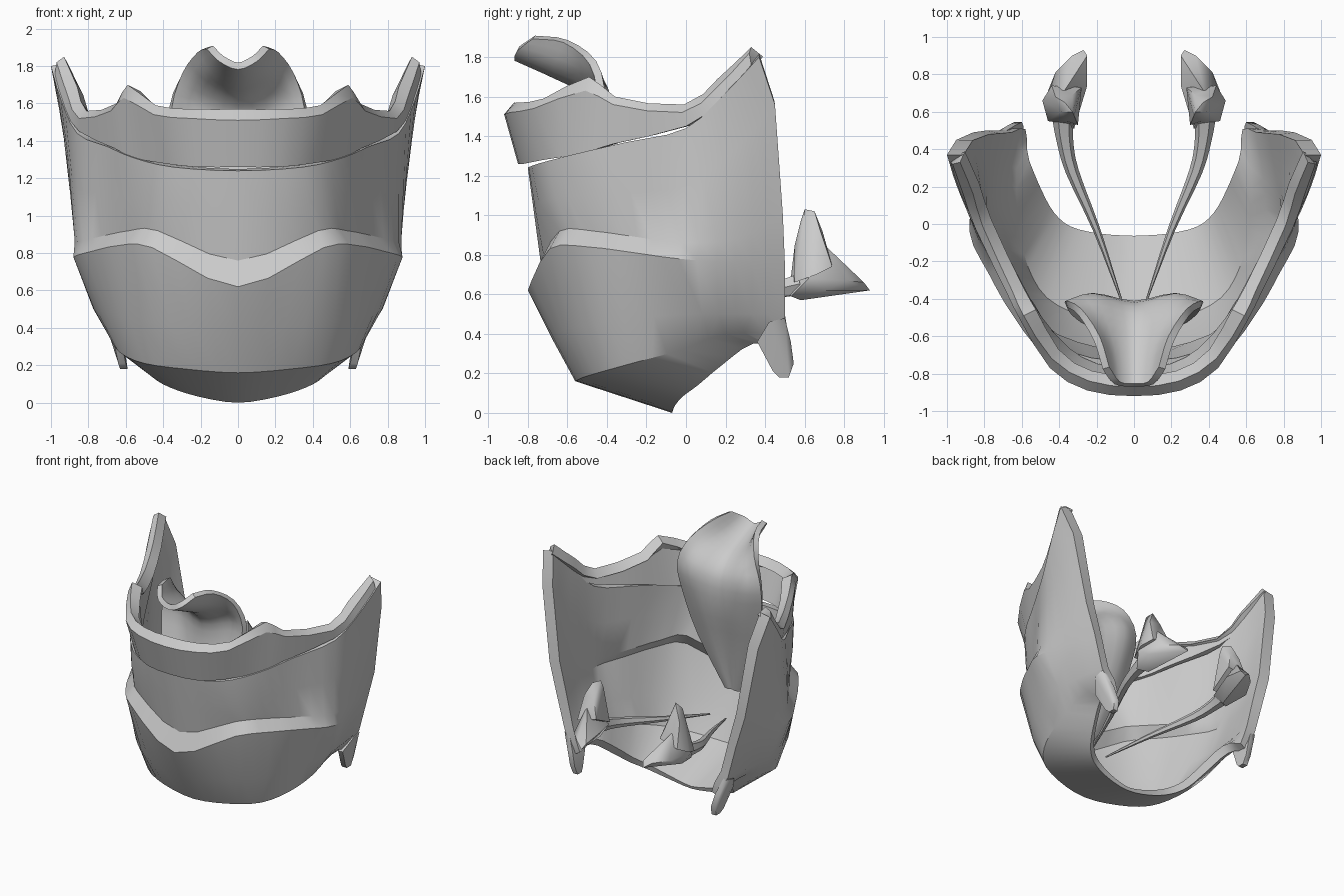
import bpy
import bmesh
from mathutils import Vector

if "Cube" in bpy.data.objects:
    bpy.data.objects.remove(bpy.data.objects["Cube"], do_unlink=True)

# One neutral material for every part
grey = bpy.data.materials.new("plain grey")
grey.use_nodes = True
grey.diffuse_color = (0.6, 0.6, 0.6, 1)
grey.node_tree.nodes["Principled BSDF"].inputs["Base Color"].default_value = grey.diffuse_color


def finish(obj, angle=0.5):
    """Turn the part into a plain mesh with its material and smooth shading."""
    bpy.ops.object.select_all(action="DESELECT")
    obj.select_set(True)
    bpy.context.view_layer.objects.active = obj
    bpy.ops.object.convert(target="MESH")
    obj = bpy.context.object
    obj.data.materials.clear()
    obj.data.materials.append(grey)
    bpy.ops.object.shade_smooth_by_angle(angle=angle)


def add_object(name, data):
    obj = bpy.data.objects.new(name, data)
    bpy.context.collection.objects.link(obj)
    return obj


def add_mesh(name, bm):
    mesh = bpy.data.meshes.new(name)
    bm.to_mesh(mesh)
    bm.free()
    return add_object(name, mesh)


def smooth_line(points, steps):
    """Catmull-Rom curve through the points."""
    pts = [Vector(p) for p in points]
    ext = [pts[0] * 2 - pts[1]] + pts + [pts[-1] * 2 - pts[-2]]
    line = []
    for a, b, c, d in zip(ext, ext[1:], ext[2:], ext[3:]):
        for i in range(steps):
            t = i / steps
            line.append(0.5 * (2 * b + (c - a) * t + (2 * a - 5 * b + 4 * c - d) * t ** 2
                               + (3 * b - a - 3 * c + d) * t ** 3))
    return line + [pts[-1]]


def mirrored_row(half, steps):
    other = [(-x, y, z) for x, y, z in reversed(half[1:])]
    return smooth_line(other + half, steps)


def sheet(name, rows, thickness, offset, steps, row_steps=1, thinning=None):
    """Thick curved sheet lofted through rows that are mirrored about the middle."""
    lines = [mirrored_row(r, steps) for r in rows]
    if row_steps > 1:
        columns = [smooth_line(col, row_steps) for col in zip(*lines)]
        lines = list(zip(*columns))
    bm = bmesh.new()
    grid = [[bm.verts.new(p) for p in line] for line in lines]
    for up, low in zip(grid, grid[1:]):
        for i in range(len(up) - 1):
            bm.faces.new((up[i], low[i], low[i + 1], up[i + 1]))
    obj = add_mesh(name, bm)
    solid = obj.modifiers.new("thickness", "SOLIDIFY")
    solid.thickness = thickness
    solid.offset = offset
    if thinning:
        group = obj.vertex_groups.new(name="thickness")
        for v in obj.data.vertices:
            group.add([v.index], thinning(v.co), "REPLACE")
        solid.vertex_group = group.name
    finish(obj)


def rod(name, points, radii):
    """Tapered round rod along a path."""
    curve = bpy.data.curves.new(name, "CURVE")
    curve.dimensions = "3D"
    curve.bevel_depth = 1
    curve.bevel_resolution = 1
    curve.use_fill_caps = True
    line = smooth_line(points, 3)
    sizes = smooth_line([(r, 0, 0) for r in radii], 3)
    spline = curve.splines.new("POLY")
    spline.points.add(len(line) - 1)
    for sp, p, r in zip(spline.points, line, sizes):
        sp.co = (*p, 1)
        sp.radius = r.x
    finish(add_object(name, curve))


def hulls(name, groups):
    """Lump made of overlapping convex hulls."""
    bm = bmesh.new()
    for group in groups:
        verts = [bm.verts.new(p) for p in group]
        found = bmesh.ops.convex_hull(bm, input=verts)
        spare = [v for v in found["geom_interior"] if isinstance(v, bmesh.types.BMVert)]
        bmesh.ops.delete(bm, geom=spare, context="VERTS")
    bmesh.ops.recalc_face_normals(bm, faces=bm.faces[:])
    finish(add_mesh(name, bm), 0.9)


# Main shell, each row running from the front middle to the back edge
rim = [(0, -.8, 1.24), (.35, -.75, 1.26), (.56, -.56, 1.31), (.7, -.3, 1.37),
       (.86, 0, 1.44), (.95, .21, 1.63), (1, .37, 1.8)]
upper = [(0, -.77, 1.02), (.38, -.71, 1.08), (.57, -.53, 1.1), (.71, -.28, 1.12),
         (.86, -.01, 1.15), (.92, .27, 1.35), (.95, .45, 1.56)]
hollow = [(0, -.735, .76), (.43, -.64, .92), (.58, -.47, .92), (.73, -.25, .89),
          (.86, -.02, .86), (.87, .25, .88), (.86, .49, 1)]
ridge = [(0, -.8, .62), (.46, -.69, .83), (.64, -.5, .84), (.78, -.26, .81),
         (.88, -.04, .78), (.84, .25, .76), (.79, .5, .76)]
lower = [(0, -.68, .38), (.36, -.62, .42), (.58, -.46, .45), (.7, -.24, .48),
         (.77, 0, .5), (.76, .25, .5), (.72, .5, .5)]
chin = [(0, -.56, .16), (.28, -.52, .18), (.5, -.42, .21), (.62, -.24, .26),
        (.67, -.02, .32), (.68, .2, .4), (.67, .51, .4)]
base = [(0, -.07, 0), (.2, -.06, .03), (.36, -.02, .08), (.46, .06, .14),
        (.53, .18, .24), (.6, .34, .35), (.64, .5, .32)]
sheet("main_shell", [rim, upper, hollow, ridge, lower, chin, base], .09, -1, 3,
      thinning=lambda p: min(1, .25 + .8 * max(abs(p.x), p.z / 2)))

# Upper band resting on the shell rim, with a sloping top lip
band_crest = [(0, -.87, 1.57), (.24, -.84, 1.57), (.44, -.72, 1.59), (.59, -.49, 1.7),
              (.65, -.36, 1.6), (.81, -.01, 1.56), (.86, .16, 1.69), (.93, .33, 1.85)]
band_edge = [(0, -.92, 1.51), (.25, -.89, 1.52), (.45, -.77, 1.54), (.61, -.51, 1.63),
             (.68, -.37, 1.56), (.85, -.02, 1.52), (.91, .15, 1.64), (.97, .32, 1.82)]
band_low = [(0, -.85, 1.26), (.22, -.82, 1.26), (.4, -.72, 1.28), (.56, -.54, 1.31),
            (.66, -.37, 1.36), (.85, 0, 1.45), (.93, .17, 1.58), (.98, .33, 1.76)]
sheet("upper_band", [band_crest, band_edge, band_low], .08, -1, 2)

# Leaf-shaped flap rising from a narrow stem and curling forward as a trough
leaf = [
    [(0, -.86, 1.8), (.09, -.85, 1.84), (.15, -.77, 1.9)],
    [(0, -.66, 1.71), (.12, -.66, 1.77), (.2, -.61, 1.88)],
    [(0, -.53, 1.64), (.17, -.49, 1.7), (.29, -.47, 1.77)],
    [(0, -.44, 1.52), (.22, -.39, 1.57), (.36, -.43, 1.58)],
    [(0, -.44, 1.3), (.2, -.42, 1.32), (.34, -.47, 1.34)],
    [(0, -.51, 1), (.14, -.5, 1), (.25, -.53, 1)],
    [(0, -.6, .6), (.03, -.59, .6), (.06, -.6, .6)],
]
sheet("leaf_flap", leaf, .04, 0, 3, 3)

# Paired back parts
for side, label in ((1, "left"), (-1, "right")):
    def flip(points, shift=0):
        return [(side * (x + shift), y, z) for x, y, z in points]

    blade = [(.72, .42, .46), (.72, .5, .48), (.67, .36, .36), (.67, .53, .36),
             (.64, .44, .21), (.63, .47, .18), (.63, .52, .18), (.64, .545, .25)]
    hulls(label + "_lower_horn", [flip(blade) + flip(blade, -.04)])
    rod(label + "_cord",
        flip([(.07, -.4, .45), (.2, -.03, .52), (.33, .28, .58), (.37, .45, .62), (.38, .58, .65)]),
        [.006, .02, .035, .045, .06])
    peak = [(.33, .6, 1.03), (.37, .65, 1.02), (.39, .6, 1), (.32, .58, .97), (.3, .53, .68),
            (.46, .55, .66), (.42, .68, .92), (.49, .66, .7), (.44, .74, .74),
            (.28, .73, .78), (.33, .69, .92), (.36, .55, .85)]
    foot = [(.27, .93, .62), (.25, .9, .66), (.33, .9, .66), (.42, .81, .67), (.46, .71, .62),
            (.48, .62, .68), (.42, .53, .59), (.32, .51, .65), (.35, .58, .57),
            (.25, .74, .68), (.38, .7, .85)]
    hulls(label + "_back_pyramid", [flip(peak), flip(foot)])
